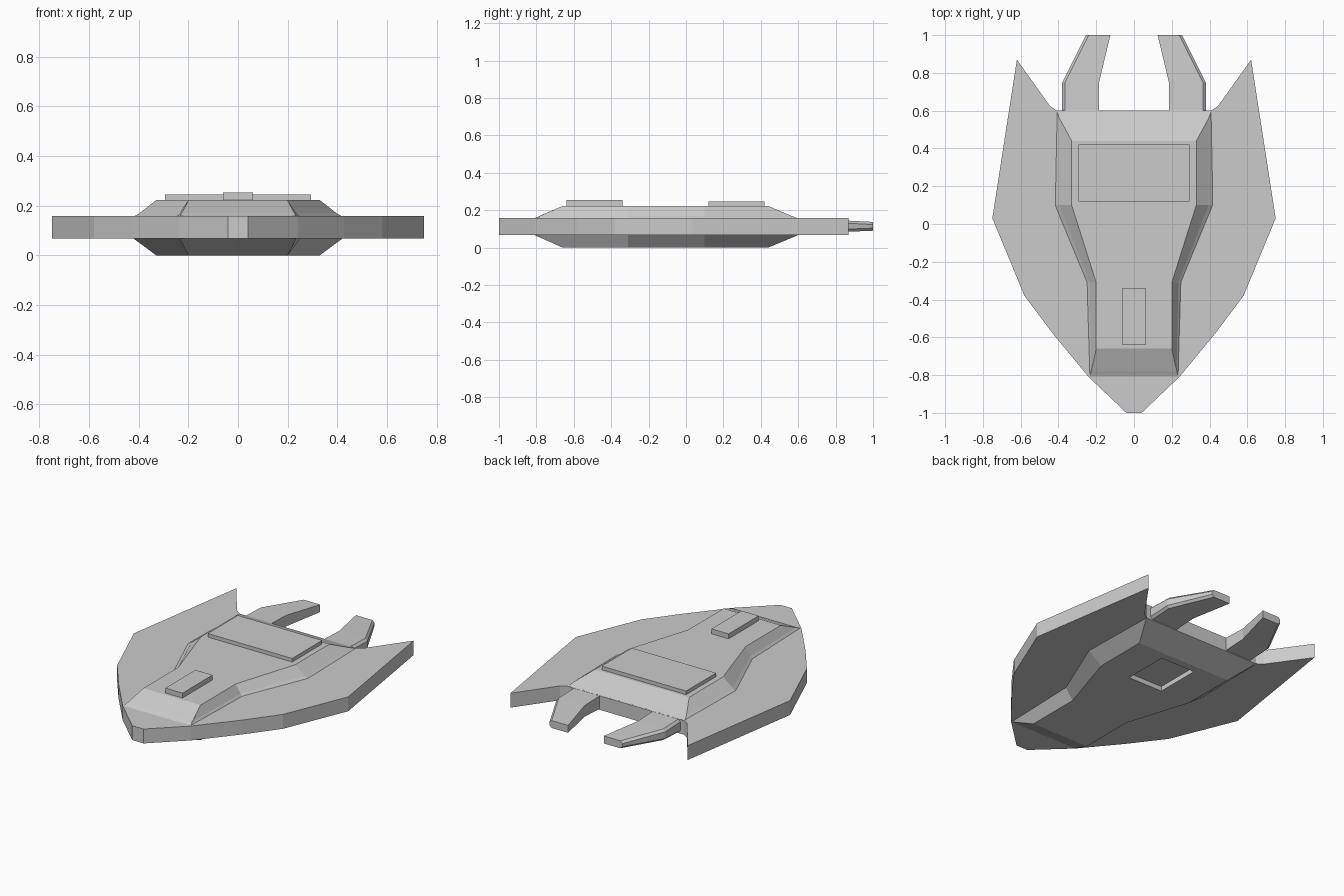
import bpy, bmesh

if "Cube" in bpy.data.objects:
    bpy.data.objects.remove(bpy.data.objects["Cube"])


def new_object(name, bm):
    bmesh.ops.recalc_face_normals(bm, faces=bm.faces[:])
    me = bpy.data.meshes.new(name)
    bm.to_mesh(me)
    bm.free()
    ob = bpy.data.objects.new(name, me)
    bpy.context.collection.objects.link(ob)
    return ob


def loft(name, rings):
    """Join closed rings of 3D points and cap both ends."""
    bm = bmesh.new()
    loops = [[bm.verts.new(p) for p in r] for r in rings]
    n = len(loops[0])
    for a, b in zip(loops, loops[1:]):
        for i in range(n):
            j = (i + 1) % n
            bm.faces.new((a[i], a[j], b[j], b[i]))
    caps = [bm.faces.new(loops[0]), bm.faces.new(loops[-1])]
    bmesh.ops.triangulate(bm, faces=caps)
    return new_object(name, bm)


def mirrored(half, z):
    return [(x, y, z) for x, y in half] + [(-x, y, z) for x, y in reversed(half)]


def box(name, x, y0, y1, z0, z1):
    half = [(x, y0), (x, y1)]
    return loft(name, [mirrored(half, z0), mirrored(half, z1)])


# Flat wing plate with a pointed nose and swept rear tips
wing = [(0.04, -1), (0.24, -0.81), (0.43, -0.58), (0.58, -0.38), (0.75, 0.03),
        (0.62, 0.87), (0.445, 0.625), (0.40, 0.595)]
loft("wing_plate", [mirrored(wing, 0.067), mirrored(wing, 0.158)])

# Raised central hull, bevelled above and below the plate
inner = [(0.20, -0.66), (0.20, -0.31), (0.33, 0.10), (0.33, 0.44)]
middle = [(0.225, -0.78), (0.235, -0.31), (0.395, 0.10), (0.395, 0.56)]
outer = [(0.235, -0.81), (0.25, -0.31), (0.42, 0.10), (0.41, 0.60)]
hull = loft("hull", [mirrored(inner, 0), mirrored(outer, 0.067), mirrored(outer, 0.156),
                     mirrored(middle, 0.171), mirrored(inner, 0.222)])

# Recessed hatch in the belly
cutter = box("belly_hatch_cutter", 0.12, 0.10, 0.39, -0.05, 0.03)
cutter.hide_render = True
cutter.hide_viewport = True
cut = hull.modifiers.new("belly_hatch", "BOOLEAN")
cut.operation = "DIFFERENCE"
cut.solver = "EXACT"
cut.object = cutter

# Sloping nose cover in front of the hull
nose = [(0.2, -0.66, 0.22), (-0.2, -0.66, 0.22), (-0.235, -0.81, 0.157), (0.235, -0.81, 0.157)]
bm = bmesh.new()
top = [bm.verts.new(p) for p in nose]
tip = bm.verts.new((0, -0.88, 0.157))
base = bm.verts.new((0, -0.66, 0.15))
for f in ((0, 1, 2, None), (2, 3, 0, None)):
    bm.faces.new([top[i] for i in f if i is not None])
bm.faces.new((top[2], tip, top[3]))
for a, b in ((top[0], top[1]), (top[1], top[2]), (top[2], tip), (tip, top[3]), (top[3], top[0])):
    bm.faces.new((a, b, base))
new_object("nose_cover", bm)

# Raised deck panels
box("rear_deck_panel", 0.295, 0.12, 0.42, 0.20, 0.245)
box("front_deck_panel", 0.06, -0.64, -0.34, 0.20, 0.253)

# Pair of rear prongs, with a chamfered outer edge
stations = [(0.55, 0.185, 0.38, 0.07, 0.157), (0.75, 0.185, 0.38, 0.08, 0.15),
            (1.0, 0.125, 0.255, 0.09, 0.137)]
for side, sx in (("right", 1), ("left", -1)):
    rings = [[(sx * xi, y, z0), (sx * (xo - 0.015), y, z0), (sx * xo, y, z0 + 0.014),
              (sx * xo, y, z1 - 0.014), (sx * (xo - 0.015), y, z1), (sx * xi, y, z1)]
             for y, xi, xo, z0, z1 in stations]
    loft(side + "_rear_prong", rings)
